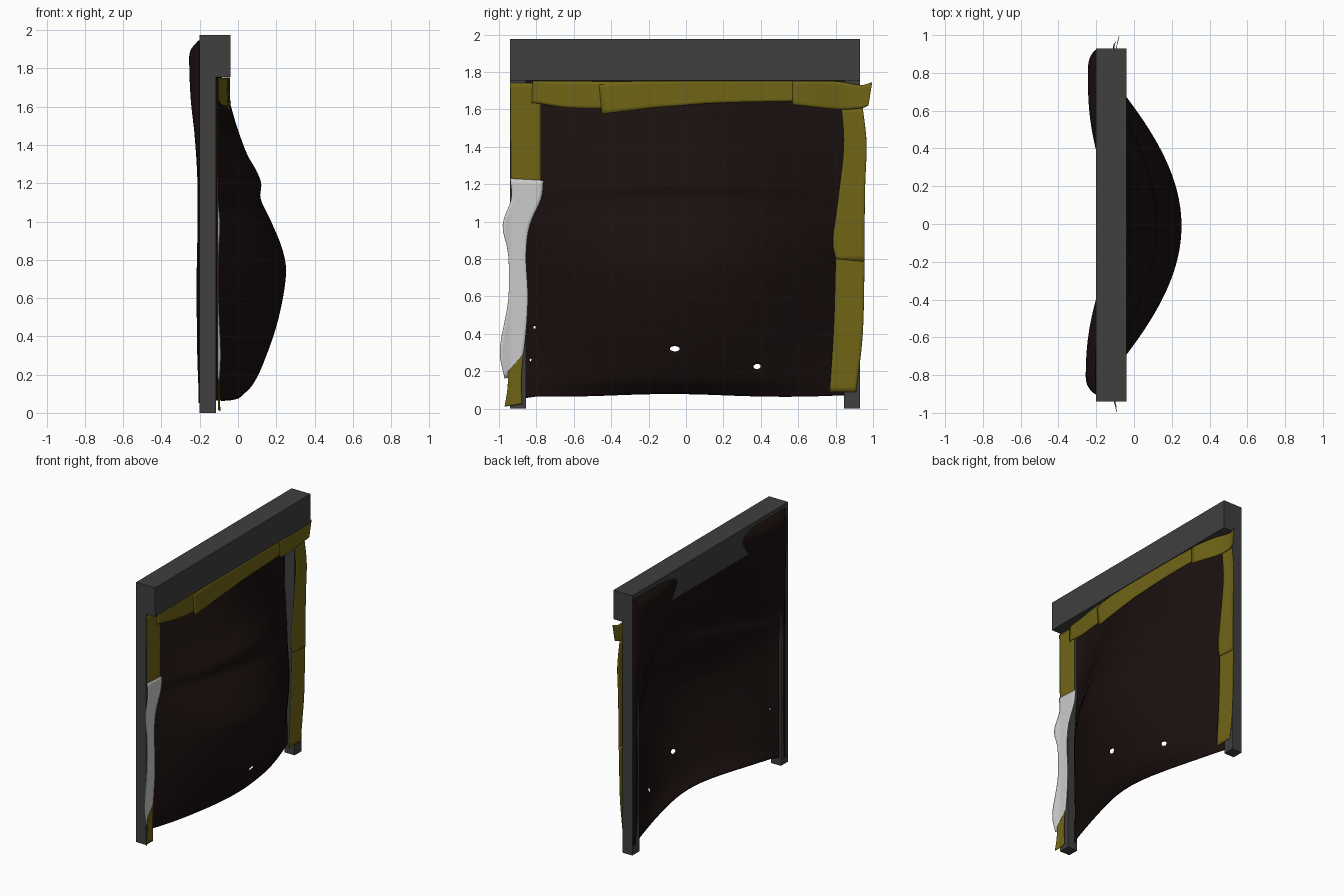
import bpy, bmesh, math

if "Cube" in bpy.data.objects:
    bpy.data.objects.remove(bpy.data.objects["Cube"])


def material(name, rgb):
    m = bpy.data.materials.new(name)
    m.diffuse_color = (*rgb, 1)
    m.use_nodes = True
    m.node_tree.nodes["Principled BSDF"].inputs["Base Color"].default_value = m.diffuse_color
    return m


WOOD = material("dark_grey", (0.05, 0.05, 0.05))
CLOTH = material("dark_cloth", (0.01, 0.005, 0.0045))
YELLOW = material("yellow_tape", (0.16, 0.13, 0.008))
WHITE = material("white_tape", (0.65, 0.65, 0.65))


def box(name, lo, hi):
    bpy.ops.mesh.primitive_cube_add(size=1, location=[(a + b) / 2 for a, b in zip(lo, hi)])
    o = bpy.context.object
    o.name = name
    o.scale = [b - a for a, b in zip(lo, hi)]
    bpy.ops.object.transform_apply(location=False, rotation=False, scale=True)
    o.data.materials.append(WOOD)


def spline(pts, t):
    """Smooth value at t through sorted (t, value) points."""
    t = min(max(t, pts[0][0]), pts[-1][0])
    i = next(k for k in range(len(pts) - 1) if t <= pts[k + 1][0])

    def slope(k):
        a, b = pts[max(k - 1, 0)], pts[min(k + 1, len(pts) - 1)]
        return (b[1] - a[1]) / (b[0] - a[0])
    (t0, v0), (t1, v1) = pts[i], pts[i + 1]
    h = t1 - t0
    u = (t - t0) / h
    return (v0 * (1 + 2 * u) * (1 - u) ** 2 + v1 * u * u * (3 - 2 * u)
            + h * u * (1 - u) * (slope(i) * (1 - u) - slope(i + 1) * u))


# Cloth shape: bulge along the middle, slack behind the posts, sharpness of the bulge
MIDDLE = [(0.07, -0.005), (0.15, 0.075), (0.3, 0.145), (0.5, 0.21), (0.73, 0.248), (0.85, 0.23),
          (1.0, 0.17), (1.12, 0.115), (1.2, 0.118), (1.27, 0.09), (1.35, 0.045), (1.5, -0.01),
          (1.62, -0.045), (1.75, -0.085), (1.94, -0.14)]
EDGE = [(0.06, -0.2), (0.3, -0.228), (0.7, -0.238), (1.0, -0.222), (1.2, -0.222),
        (1.5, -0.242), (1.8, -0.252), (1.89, -0.247), (1.945, -0.205)]
POWER = [(0.0, 1.0), (0.7, 1.0), (1.1, 1.15), (1.5, 1.7), (1.8, 3.6), (1.94, 4.0)]


def cloth_x(y, z):
    e = spline(EDGE, z)
    if y > 0:
        e += 0.018 * max(0, z - 1) * y
    f = max(0, math.cos(math.pi / 2 * min(1, abs(y + 0.01) / 0.925))) ** spline(POWER, z)
    arch = 0.12 * y * y * math.exp(-((z - 1.2) / 0.2) ** 2)
    x = e + (spline(MIDDLE, z + arch) - e) * f
    rim = min(1, max(0, (abs(y - 0.01) - 0.8) / 0.11))
    return x + (-0.203 - x) * rim ** 3


def surface(name, rows, mat, thick, holes=()):
    """Quad sheet from equal rows of points, with torn holes given as (y, z, ry, rz)."""
    bm = bmesh.new()
    grid = [[bm.verts.new(p) for p in r] for r in rows]
    for a, b in zip(grid, grid[1:]):
        for i in range(len(a) - 1):
            bm.faces.new((a[i], a[i + 1], b[i + 1], b[i]))
    for y, z, ry, rz in holes:
        def dist(c):
            return math.hypot((c.y - y) / ry, (c.z - z) / rz)
        bmesh.ops.delete(bm, geom=[f for f in bm.faces if dist(f.calc_center_median()) < 1],
                         context='FACES')
        for v in bm.verts:
            d = dist(v.co)
            if v.is_boundary and 0.3 < d < 2:
                v.co.y, v.co.z = y + (v.co.y - y) / d, z + (v.co.z - z) / d
    me = bpy.data.meshes.new(name)
    bm.to_mesh(me)
    bm.free()
    o = bpy.data.objects.new(name, me)
    bpy.context.collection.objects.link(o)
    me.materials.append(mat)
    s = o.modifiers.new("thickness", 'SOLIDIFY')
    s.thickness, s.offset = thick, 0
    bpy.ops.object.select_all(action='DESELECT')
    o.select_set(True)
    bpy.context.view_layer.objects.active = o
    bpy.ops.object.shade_smooth_by_angle(angle=math.radians(40))


def on_frame(y, z):
    return -0.114


def under_beam(y, z):
    return spline([(-0.9, -0.112), (-0.75, -0.1), (-0.45, -0.06), (0, -0.05), (0.6, -0.06),
                   (0.85, -0.1), (1, -0.105)], y)


def tape(name, a, b, mat, lift=0.004, base=on_frame, n=24, m=8):
    """Tape between two (y, z) outlines, lying on the frame and the cloth."""
    def along(pts, t):
        step = [(i / (len(pts) - 1), p) for i, p in enumerate(pts)]
        return [spline([(s, p[k]) for s, p in step], t) for k in (0, 1)]
    rows = []
    for i in range(n + 1):
        (ya, za), (yb, zb) = along(a, i / n), along(b, i / n)
        row = []
        for j in range(m + 1):
            y, z = ya + (yb - ya) * j / m, za + (zb - za) * j / m
            loose = max(0, abs(y) - 0.935) * 0.25
            row.append((max(cloth_x(y, z), base(y, z)) + lift + loose, y, z))
        rows.append(row)
    surface(name, rows, mat, 0.003)


# Frame
box("left_post", (-0.2, -0.94, 0), (-0.115, -0.855, 1.755))
box("right_post", (-0.2, 0.845, 0), (-0.115, 0.93, 1.755))
box("back_beam", (-0.2, -0.94, 1.755), (-0.12, 0.93, 1.975))
box("front_beam", (-0.12, -0.94, 1.755), (-0.04, 0.93, 1.975))

# Cloth with a wavy hem and torn holes
NY, NZ = 200, 160
rows = []
for j in range(NZ + 1):
    row = []
    for i in range(NY + 1):
        y = -0.9 + 1.82 * i / NY
        hem = 0.072 + 0.008 * math.sin(5 * y + 2) - 0.16 * max(0, -y - 0.8)
        z = hem + (1.945 - hem) * j / NZ
        row.append((cloth_x(y, z), y, z))
    rows.append(row)
surface("cloth_curtain", rows, CLOTH, 0.006,
        [(-0.06, 0.32, 0.028, 0.015), (0.38, 0.225, 0.02, 0.015),
         (-0.81, 0.435, 0.009, 0.009), (-0.83, 0.26, 0.008, 0.008)])

# Top tapes
tape("top_tape_long", [(-0.82, 1.752), (-0.4, 1.75), (0.64, 1.75)],
     [(-0.825, 1.635), (-0.46, 1.605), (0.64, 1.66)], YELLOW, 0.003, under_beam)
tape("top_tape_middle", [(-0.465, 1.73), (-0.3, 1.75), (0.2, 1.752), (0.64, 1.752)],
     [(-0.45, 1.575), (-0.1, 1.615), (0.2, 1.635), (0.645, 1.645)], YELLOW, 0.007, under_beam)
tape("top_tape_right", [(0.57, 1.752), (0.8, 1.75), (0.93, 1.73), (0.995, 1.745)],
     [(0.57, 1.625), (0.8, 1.6), (0.93, 1.605), (0.975, 1.62)], YELLOW, 0.011, under_beam)

# Side tapes
tape("left_tape_top", [(-0.94, 1.74), (-0.935, 1.22)], [(-0.775, 1.74), (-0.775, 1.2)], YELLOW)
tape("left_tape_white",
     [(-0.94, 1.23), (-0.935, 1.12), (-0.98, 0.98), (-0.95, 0.82), (-0.95, 0.58), (-0.995, 0.32), (-0.97, 0.16)],
     [(-0.762, 1.22), (-0.775, 1.12), (-0.835, 0.98), (-0.855, 0.82), (-0.845, 0.58), (-0.865, 0.32), (-0.9, 0.18)],
     WHITE, 0.008)
tape("left_tape_foot", [(-0.95, 0.2), (-0.955, 0.1), (-0.97, 0.01)],
     [(-0.87, 0.29), (-0.88, 0.15), (-0.875, 0.025)], YELLOW, 0.012)
tape("right_tape_upper", [(0.83, 1.62), (0.843, 1.4), (0.81, 1.1), (0.785, 0.9), (0.8, 0.8)],
     [(0.945, 1.61), (0.965, 1.42), (0.958, 1.2), (0.955, 1.0), (0.955, 0.785)], YELLOW, 0.008)
tape("right_tape_lower", [(0.8, 0.82), (0.79, 0.45), (0.768, 0.09)],
     [(0.955, 0.81), (0.945, 0.4), (0.91, 0.09)], YELLOW)
